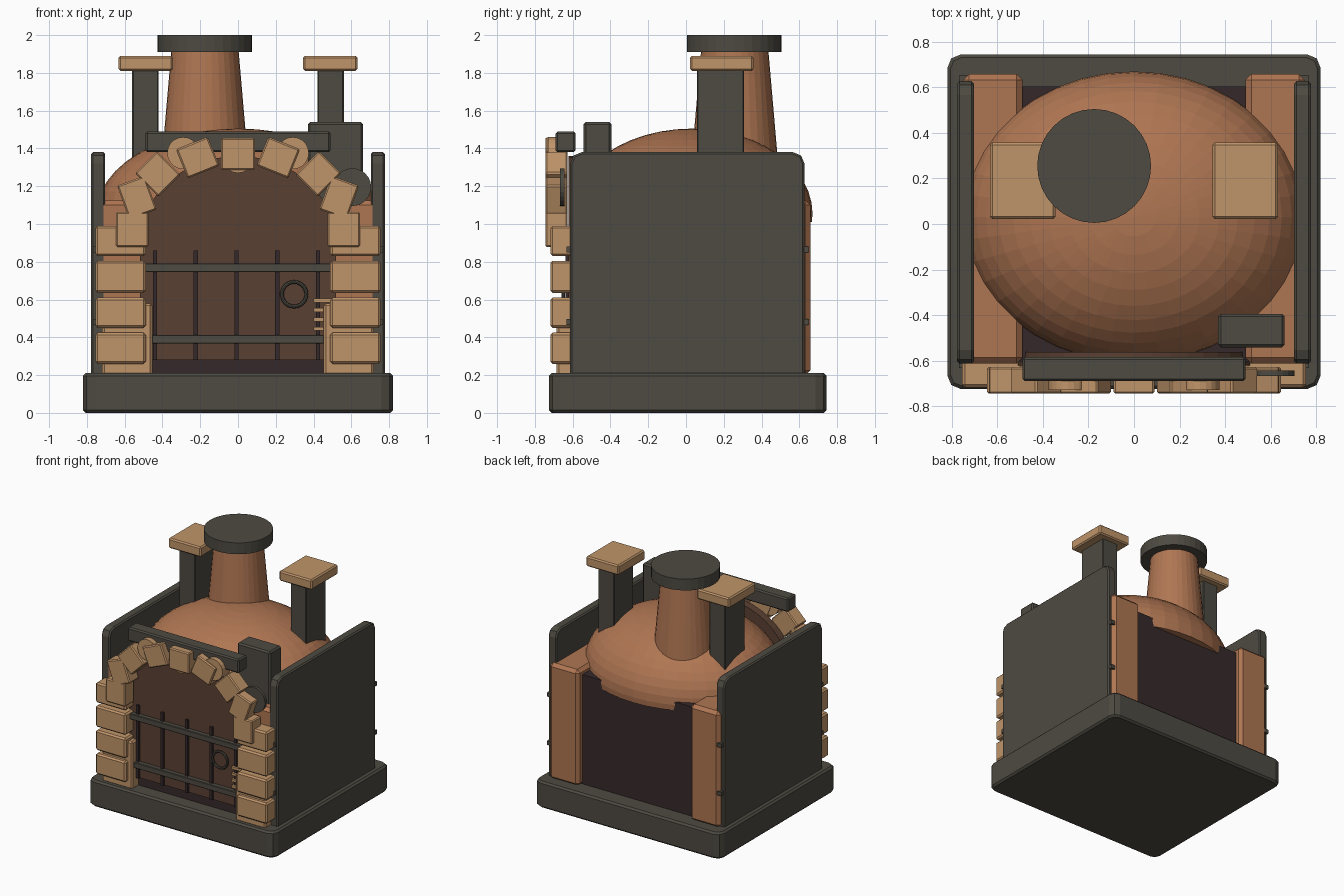
import bpy, bmesh, math
from mathutils import Matrix, Vector

if "Cube" in bpy.data.objects:
    bpy.data.objects.remove(bpy.data.objects["Cube"])


def mat(name, c):
    m = bpy.data.materials.new(name)
    m.diffuse_color = (*c, 1)
    m.use_nodes = True
    m.node_tree.nodes["Principled BSDF"].inputs["Base Color"].default_value = m.diffuse_color
    return m


IRON = mat("dark_stone", (.076, .069, .054))
TAN = mat("tan_stone", (.53, .30, .144))
CLAY = mat("clay", (.43, .18, .085))
DARK = mat("soot", (.035, .022, .023))
WOOD = mat("wood", (.102, .051, .032))


def finish(bm, name, m):
    bmesh.ops.recalc_face_normals(bm, faces=bm.faces)
    me = bpy.data.meshes.new(name)
    bm.to_mesh(me)
    bm.free()
    me.materials.append(m)
    ob = bpy.data.objects.new(name, me)
    bpy.context.collection.objects.link(ob)
    return ob


def box(name, x, y, z, m, bevel=0, corner=0, axis=2, top_only=False, tilt=0):
    """Box from ranges; 'corner' rounds edges along an axis, 'bevel' softens the rest."""
    c = Vector((sum(x) / 2, sum(y) / 2, sum(z) / 2))
    bm = bmesh.new()
    bmesh.ops.create_cube(bm, size=1)
    bmesh.ops.scale(bm, vec=(x[1] - x[0], y[1] - y[0], z[1] - z[0]), verts=bm.verts)
    if corner:
        es = [e for e in bm.edges
              if abs((e.verts[0].co - e.verts[1].co).normalized()[axis]) > .9
              and (not top_only or e.verts[0].co.z > 0)]
        bmesh.ops.bevel(bm, geom=es, offset=corner, segments=2, profile=.5, affect='EDGES')
    if bevel:
        bm.normal_update()
        es = [e for e in bm.edges if e.calc_face_angle(0) > 1.2]
        bmesh.ops.bevel(bm, geom=es, offset=bevel, segments=1, affect='EDGES')
    bmesh.ops.transform(bm, matrix=Matrix.Translation(c) @ Matrix.Rotation(tilt, 4, 'Y'), verts=bm.verts)
    return finish(bm, name, m)


def cyl(name, c, r1, r2, depth, m, axis='Z', n=32):
    bm = bmesh.new()
    bmesh.ops.create_cone(bm, cap_ends=True, segments=n, radius1=r1, radius2=r2, depth=depth)
    rot = Matrix.Rotation(math.pi / 2, 4, 'X') if axis == 'Y' else Matrix()
    bmesh.ops.transform(bm, matrix=Matrix.Translation(c) @ rot, verts=bm.verts)
    return finish(bm, name, m)


def mirrored(name, x, y, z, m, tilt=0, **kw):
    box(name + "_right", x, y, z, m, tilt=tilt, **kw)
    box(name + "_left", (-x[1], -x[0]), y, z, m, tilt=-tilt, **kw)


# Base slab and soot-dark core
box("base_slab", (-.82, .82), (-.725, .745), (0, .21), IRON, bevel=.014, corner=.06)
box("oven_core", (-.72, .72), (-.605, .605), (.2, 1.08), DARK)

# Clay side walls, straps and outer panels
mirrored("clay_wall", (.49, .75), (-.612, .658), (.2, 1.125), CLAY, bevel=.025)
mirrored("side_panel", (.703, .777), (-.613, .627), (.2, 1.38), IRON, bevel=.01,
         corner=.06, axis=0, top_only=True)
for i, z in enumerate((.48, .865)):
    mirrored(f"wall_strap_{i}", (.68, .768), (-.632, .652), (z - .016, z + .016), IRON)

# Dome: upper part of a squashed sphere
bm = bmesh.new()
bmesh.ops.create_uvsphere(bm, u_segments=40, v_segments=24, radius=1)
bmesh.ops.bisect_plane(bm, geom=bm.verts[:] + bm.edges[:] + bm.faces[:], plane_co=(0, 0, -.1),
                       plane_no=(0, 0, -1), clear_outer=True)
bmesh.ops.holes_fill(bm, edges=[e for e in bm.edges if e.is_boundary])
bmesh.ops.transform(bm, matrix=Matrix.Translation((0, .03, 1.055)) @ Matrix.Diagonal((.75, .64, .45, 1)),
                    verts=bm.verts)
dome = finish(bm, "dome", CLAY)

# Chimney with cap, and two square pillars
flue = cyl("chimney", (-.175, .258, 1.62), .23, .178, .6, CLAY)
cap = cyl("chimney_cap", (-.175, .255, 1.955), .25, .25, .09, IRON)
mirrored("pillar", (.42, .56), (.058, .307), (1.1, 1.82), IRON, bevel=.006)
mirrored("pillar_cap", (.345, .632), (.022, .358), (1.81, 1.89), TAN, bevel=.01)

# Lintel, corner block and small disc
box("lintel", (-.49, .49), (-.69, -.585), (1.38, 1.49), IRON, bevel=.01)
box("corner_block", (.37, .662), (-.542, -.395), (1.1, 1.54), IRON, bevel=.012)
cyl("round_plate", (.605, -.655, 1.195), .1, .1, .024, IRON, 'Y', 24)

# Front jamb stones
mirrored("jamb_backing", (.453, .72), (-.685, -.59), (.2, .58), TAN, bevel=.012)
for i, (z0, z1) in enumerate([(.26, .425), (.45, .61), (.635, .805), (.83, .99)]):
    mirrored(f"jamb_stone_{i}", (.488, .755), (-.718, -.6), (z0, z1), TAN, bevel=.012)


# Arch stones
def arch_stone(i, x, z, w, h, deg):
    mirrored(f"arch_stone_{i}", (x - w / 2, x + w / 2), (-.745, -.628), (z - h / 2, z + h / 2),
             TAN, tilt=math.radians(deg), bevel=.008)


box("keystone", (-.09, .09), (-.745, -.628), (1.287, 1.455), TAN, bevel=.008)
arch_stone(0, .213, 1.352, .18, .165, 22)
arch_stone(1, .425, 1.265, .165, .175, 45)
arch_stone(2, .535, 1.14, .155, .19, 20)
arch_stone(3, .56, .97, .17, .185, 0)
for i, (x, z) in enumerate([(-.29, 1.375), (0, 1.355), (.29, 1.375)]):
    cyl(f"arch_filler_{i}", (x, -.68, z), .085, .085, .1, TAN, 'Y', 20)

# Arched wooden door
pts = [(-.52, .28), (.52, .28)] + [(.52 * math.cos(a), .9 + .46 * math.sin(a))
                                   for a in (math.pi * k / 20 for k in range(21))]
bm = bmesh.new()
f = bm.faces.new([bm.verts.new((x, -.622, z)) for x, z in pts])
ext = bmesh.ops.extrude_face_region(bm, geom=[f])
bmesh.ops.translate(bm, vec=(0, .06, 0), verts=[v for v in ext['geom'] if isinstance(v, bmesh.types.BMVert)])
finish(bm, "arched_door", WOOD)

# Plank battens, iron bars, ring handle and small latch rungs
for i in range(5):
    x = -.44 + i * .216
    box(f"door_batten_{i}", (x - .011, x + .011), (-.638, -.61), (.28, .86), DARK)
for i, z in enumerate((.39, .768)):
    box(f"door_bar_{i}", (-.5, .5), (-.66, -.62), (z - .023, z + .023), IRON, bevel=.004)
bpy.ops.mesh.primitive_torus_add(location=(.297, -.65, .628), rotation=(math.pi / 2, 0, 0),
                                 major_radius=.065, minor_radius=.01, major_segments=24, minor_segments=8)
ring = bpy.context.object
ring.name = "ring_handle"
ring.data.materials.append(IRON)
for i in range(4):
    z = .445 + i * .05
    box(f"latch_rung_{i}", (.4, .5), (-.655, -.62), (z - .01, z + .01), TAN)
